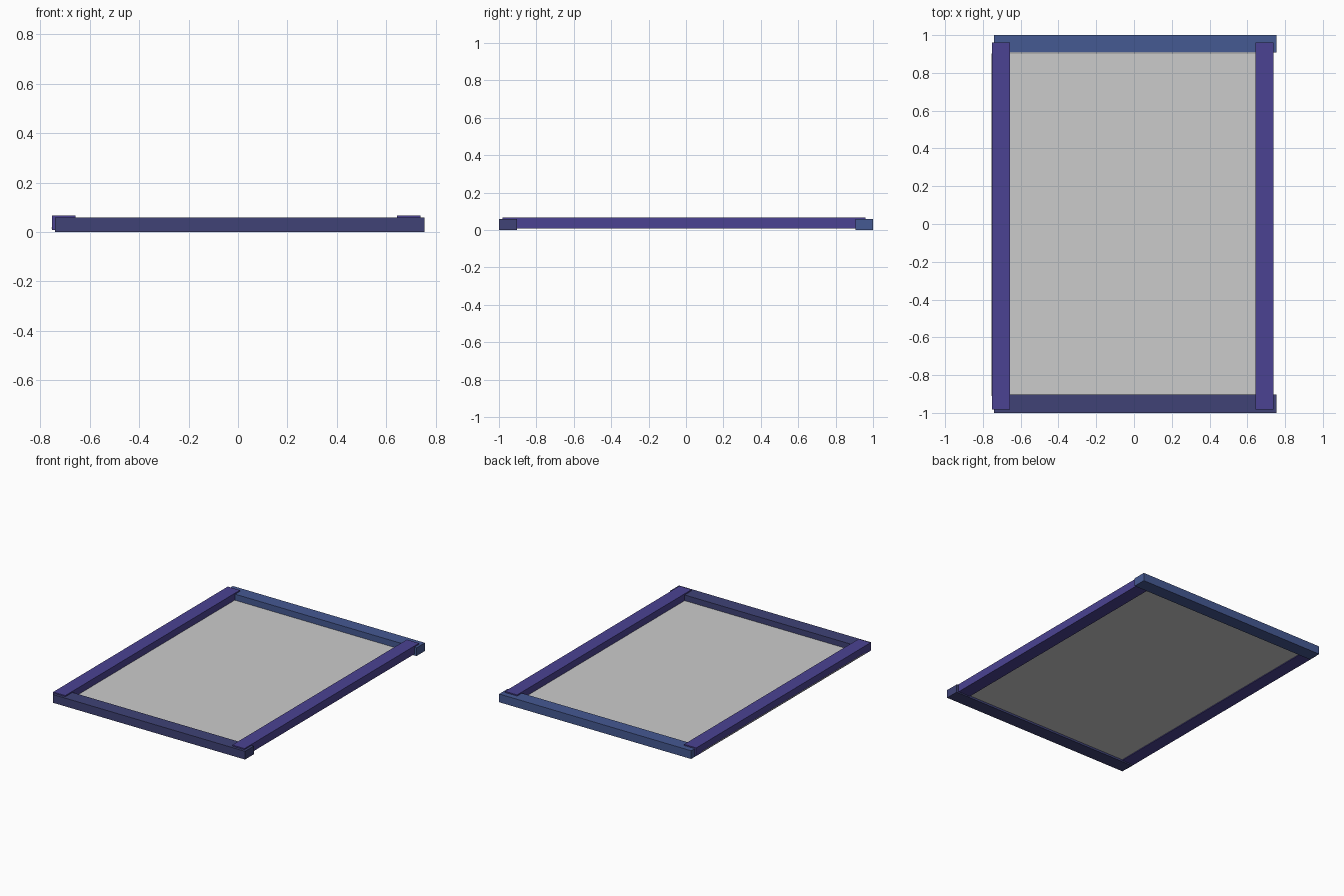
import bpy
import bmesh
from mathutils import Matrix, Vector

if "Cube" in bpy.data.objects:
    bpy.data.objects.remove(bpy.data.objects["Cube"])


def colour(name, rgb):
    mat = bpy.data.materials.new(name)
    mat.diffuse_color = (*rgb, 1.0)
    mat.use_nodes = True
    mat.node_tree.nodes["Principled BSDF"].inputs["Base Color"].default_value = mat.diffuse_color
    return mat


def box(name, low, high, mat=None):
    low, high = Vector(low), Vector(high)
    mesh = bpy.data.meshes.new(name)
    bm = bmesh.new()
    bmesh.ops.create_cube(bm, size=1.0)
    bmesh.ops.transform(bm, verts=bm.verts,
                        matrix=Matrix.Diagonal((*(high - low), 1.0)))
    bm.to_mesh(mesh)
    bm.free()
    obj = bpy.data.objects.new(name, mesh)
    obj.location = (low + high) / 2
    bpy.context.collection.objects.link(obj)
    if mat:
        mesh.materials.append(mat)
    return obj


side_blue = colour("violet_navy", (0.07, 0.055, 0.29))
back_blue = colour("navy", (0.06, 0.10, 0.29))
front_blue = colour("dark_navy", (0.05, 0.055, 0.18))

# Front and back rails lie on the ground
box("front_rail", (-0.74, -1.0, 0.0), (0.755, -0.903, 0.058), front_blue)
box("back_rail", (-0.74, 0.907, 0.0), (0.755, 1.0, 0.058), back_blue)

# Side rails sit slightly higher, lapping the end rails
for name, x in (("left_rail", -0.752), ("right_rail", 0.643)):
    box(name, (x, -0.982, 0.009), (x + 0.095, 0.96, 0.066), side_blue)

# Thin recessed panel, its left edge just showing past the rail
box("panel", (-0.755, -0.91, 0.014), (0.70, 0.902, 0.018))
